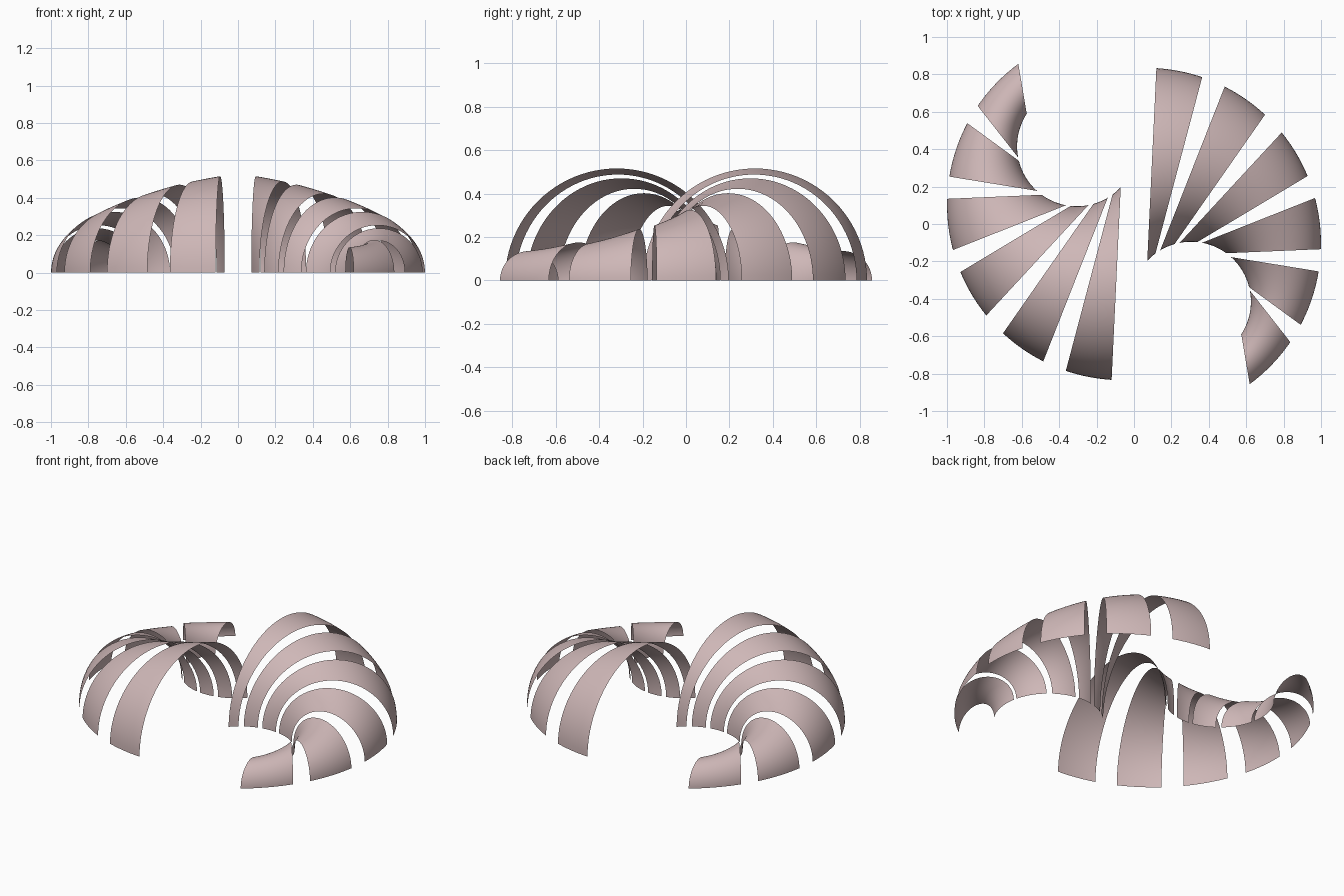
import bpy, bmesh
from math import cos, sin, pi, radians
from mathutils import Vector

cube = bpy.data.objects.get("Cube")
if cube:
    bpy.data.objects.remove(cube, do_unlink=True)

# Single matte colour
mat = bpy.data.materials.new("dusty_pink")
mat.use_nodes = True
colour = (0.62, 0.475, 0.475, 1)
mat.diffuse_color = colour
bsdf = mat.node_tree.nodes["Principled BSDF"]
bsdf.inputs["Base Color"].default_value = colour
bsdf.inputs["Roughness"].default_value = 0.8

# Ground circles that the arched ribs spring from
OUTER = (Vector((0.0625, -0.102, 0)), 0.937)
INNER = (Vector((0.305, -0.415, 0)), 0.32)

# Per rib: start and end angle on the outer circle, then on the inner circle
RIBS = [
    (86.5, 71.2, 137, 126.5),
    (63.2, 47.1, 121, 106),
    (39.1, 22.5, 101, 84),
    (14.9, -2, 79.5, 54),
    (-9.3, -27.8, 48, 14),
    (-34.4, -53.6, 10.7, -33),
]
ACROSS, ALONG = 16, 48


def on_circle(circle, degrees):
    centre, radius = circle
    a = radians(degrees)
    return centre + Vector((cos(a), sin(a), 0)) * radius


def rib(name, out_a, out_b, in_a, in_b, turn):
    """Sheet lofted through upright half circles between the two ground arcs."""
    bm = bmesh.new()
    rows = []
    for i in range(ACROSS + 1):
        t = i / ACROSS
        p = on_circle(OUTER, out_a + (out_b - out_a) * t)
        q = on_circle(INNER, in_a + (in_b - in_a) * t)
        middle, half = (p + q) / 2, (p - q) / 2
        row = []
        for j in range(ALONG + 1):
            a = pi * j / ALONG
            co = middle + half * cos(a)
            co.z = half.length * max(sin(a), 0)
            row.append(bm.verts.new((co.x * turn, co.y * turn, co.z)))
        rows.append(row)
    for r0, r1 in zip(rows, rows[1:]):
        for j in range(ALONG):
            face = bm.faces.new((r0[j], r0[j + 1], r1[j + 1], r1[j]))
            face.smooth = True
    # Face the sheet outwards, so its crown points up
    bm.normal_update()
    if sum(f.normal.z * f.calc_area() for f in bm.faces) < 0:
        bmesh.ops.reverse_faces(bm, faces=bm.faces[:])
    mesh = bpy.data.meshes.new(name)
    bm.to_mesh(mesh)
    bm.free()
    mesh.materials.append(mat)
    bpy.context.collection.objects.link(bpy.data.objects.new(name, mesh))


# Two matching shells, the second turned half way round
for side, turn in (("left", 1), ("right", -1)):
    for n, angles in enumerate(RIBS, 1):
        rib(f"{side}_shell_rib_{n}", *angles, turn)
